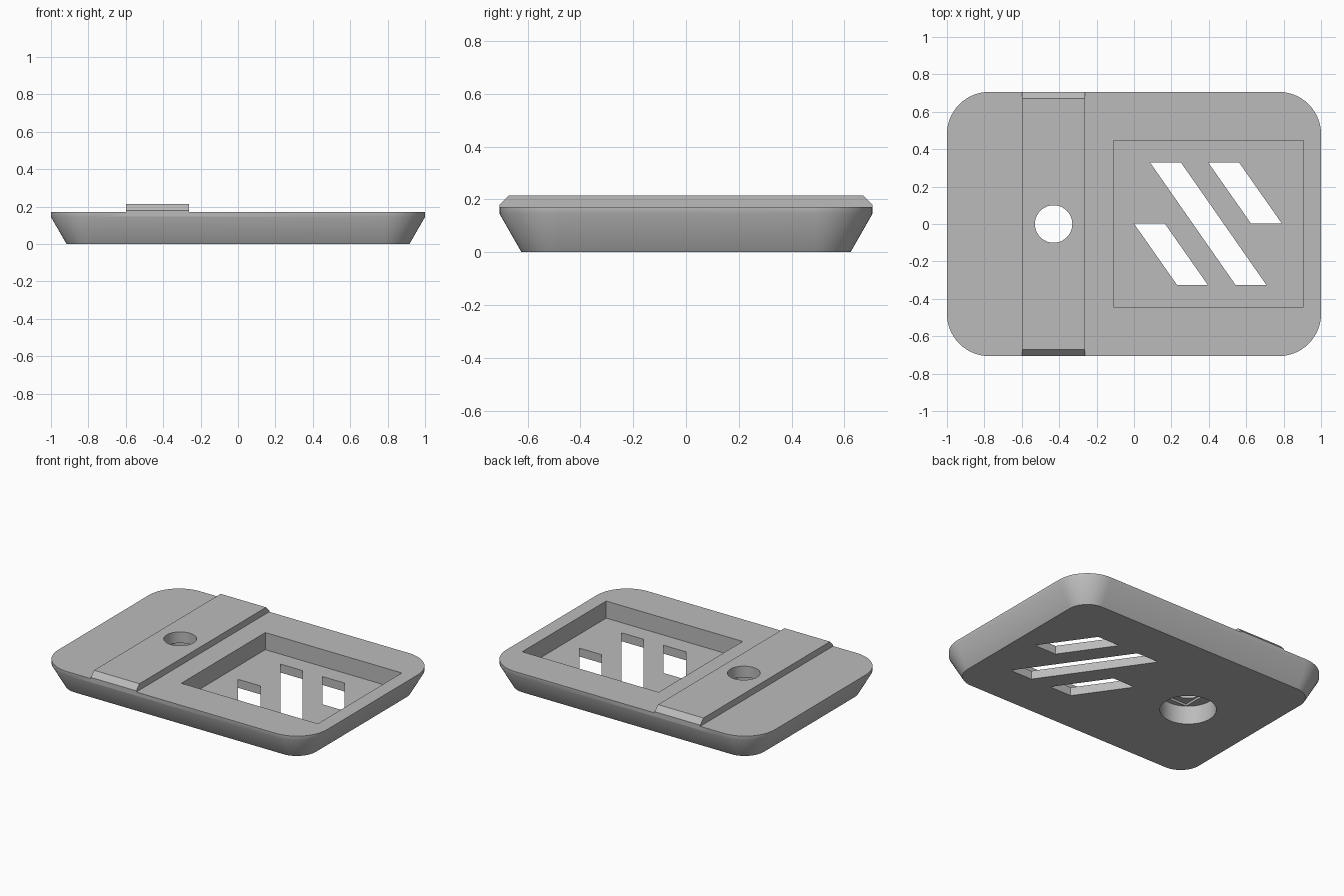
import bpy, bmesh, math

cube = bpy.data.objects.get("Cube")
if cube:
    bpy.data.objects.remove(cube, do_unlink=True)

grey = bpy.data.materials.new("mid grey")
grey.use_nodes = True
colour = (0.5, 0.5, 0.5, 1)
grey.diffuse_color = colour
grey.node_tree.nodes["Principled BSDF"].inputs["Base Color"].default_value = colour

HALF_X, HALF_Y, TOP = 1.0, 0.706, 0.172
BAR_X0, BAR_X1, BAR_TOP = -0.6, -0.262, 0.215
HOLE_X = -0.43


def loft(name, rings):
    """Skin matching rings of points and cap both ends."""
    bm = bmesh.new()
    loops = [[bm.verts.new(p) for p in ring] for ring in rings]
    n = len(loops[0])
    for a, b in zip(loops, loops[1:]):
        for i in range(n):
            j = (i + 1) % n
            bm.faces.new((a[i], a[j], b[j], b[i]))
    bm.faces.new(loops[0])
    bm.faces.new(loops[-1])
    bmesh.ops.recalc_face_normals(bm, faces=bm.faces)
    mesh = bpy.data.meshes.new(name)
    bm.to_mesh(mesh)
    bm.free()
    mesh.materials.append(grey)
    obj = bpy.data.objects.new(name, mesh)
    bpy.context.collection.objects.link(obj)
    return obj


def prism(name, outline, z0, z1):
    return loft(name, [[(x, y, z) for x, y in outline] for z in (z0, z1)])


def rounded_ring(inset, z, radius=0.225, steps=14):
    """Rounded rectangle whose corner centres stay put as it shrinks."""
    r = radius - inset
    ring = []
    for quarter, (sx, sy) in enumerate(((1, 1), (-1, 1), (-1, -1), (1, -1))):
        for i in range(steps + 1):
            a = math.pi / 2 * (quarter + i / steps)
            ring.append((sx * (HALF_X - radius) + r * math.cos(a),
                         sy * (HALF_Y - radius) + r * math.sin(a), z))
    return ring


def rectangle(x0, x1, y0, y1):
    return [(x0, y0), (x1, y0), (x1, y1), (x0, y1)]


def circle(r, n=64):
    return [(HOLE_X + r * math.cos(math.tau * i / n),
             r * math.sin(math.tau * i / n)) for i in range(n)]


def boolean(target, tool, operation):
    mod = target.modifiers.new(tool.name, "BOOLEAN")
    mod.operation, mod.solver, mod.object = operation, "EXACT", tool
    bpy.context.view_layer.objects.active = target
    bpy.ops.object.modifier_apply(modifier=mod.name)
    bpy.data.objects.remove(tool, do_unlink=True)


# Plate with a bevelled underside and a thin upright lip
plate = loft("base_plate", [rounded_ring(0.083, 0), rounded_ring(0, 0.145),
                            rounded_ring(0, TOP)])

# Raised cross bar with chamfered ends
profile = [(-HALF_Y, 0.15), (HALF_Y, 0.15), (HALF_Y, 0.18),
           (0.672, BAR_TOP), (-0.672, BAR_TOP), (-HALF_Y, 0.18)]
bar = loft("cross_bar", [[(x, y, z) for y, z in profile]
                         for x in (BAR_X0, BAR_X1)])
boolean(plate, bar, "UNION")

# Rectangular pocket
boolean(plate, prism("pocket_cutter", rectangle(-0.11, 0.905, -0.445, 0.447),
                     0.057, 0.4), "DIFFERENCE")

# Slanted slots through the pocket floor: top-left x, top y, bottom-left x, bottom y
for x0, y0, x1, y1 in ((0.085, 0.33, 0.543, -0.326),
                       (0.396, 0.33, 0.626, 0.002),
                       (0.0, 0.002, 0.23, -0.326)):
    w = 0.165
    boolean(plate, prism("slot_cutter", [(x0, y0), (x1, y1), (x1 + w, y1), (x0 + w, y0)],
                         -0.1, 0.1), "DIFFERENCE")

# Screw hole with a wide counterbore and a shallow stepped ceiling
boolean(plate, prism("counterbore_cutter", circle(0.172), -0.1, 0.125), "DIFFERENCE")
boolean(plate, prism("step_cutter", rectangle(HOLE_X - 0.1, HOLE_X + 0.1, -0.138, 0.138),
                     0.1, 0.14), "DIFFERENCE")
boolean(plate, prism("hole_cutter", circle(0.1), 0.05, 0.4), "DIFFERENCE")

# Smooth rounded walls, keep hard edges
bpy.ops.object.select_all(action="DESELECT")
plate.select_set(True)
bpy.context.view_layer.objects.active = plate
bpy.ops.object.shade_smooth_by_angle(angle=math.radians(40))
